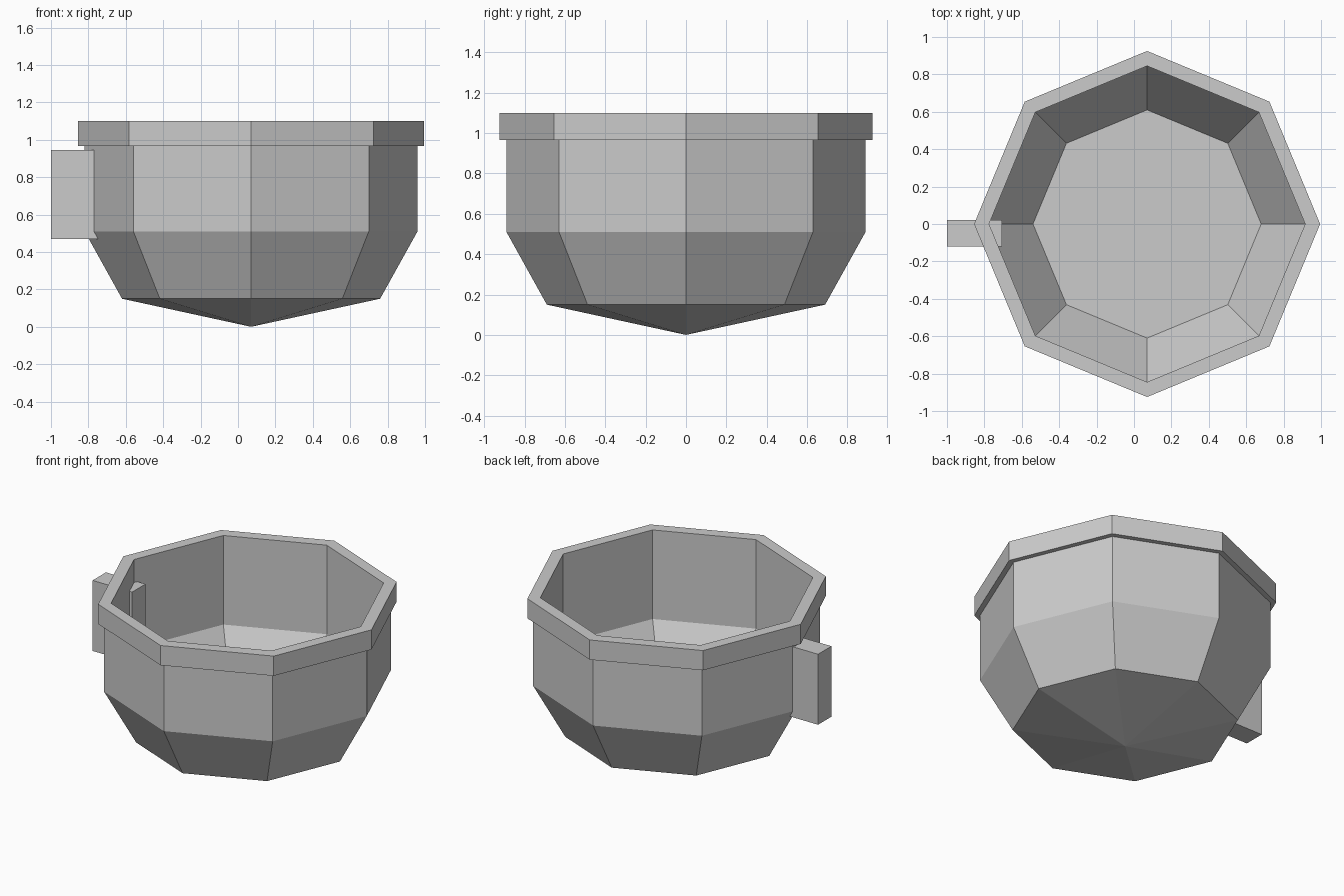
import bpy
import bmesh
from math import cos, sin, tau

SIDES = 8
CENTRE_X = 0.07

cube = bpy.data.objects.get("Cube")
if cube:
    bpy.data.objects.remove(cube, do_unlink=True)

# Single grey finish
grey = bpy.data.materials.new("plain_grey")
grey.use_nodes = True
colour = (0.6, 0.6, 0.6, 1.0)
grey.diffuse_color = colour
grey.node_tree.nodes["Principled BSDF"].inputs["Base Color"].default_value = colour


def finish(bm, name):
    bmesh.ops.recalc_face_normals(bm, faces=bm.faces)
    mesh = bpy.data.meshes.new(name)
    bm.to_mesh(mesh)
    bm.free()
    mesh.materials.append(grey)
    obj = bpy.data.objects.new(name, mesh)
    bpy.context.collection.objects.link(obj)
    return obj


def lathe(name, tip_z, profile):
    """Stack octagonal rings from a pointed bottom to a flat inner floor."""
    bm = bmesh.new()
    tip = bm.verts.new((0, 0, tip_z))
    rings = [[bm.verts.new((r * cos(tau * i / SIDES), r * sin(tau * i / SIDES), z))
              for i in range(SIDES)] for r, z in profile]
    for i in range(SIDES):
        j = (i + 1) % SIDES
        bm.faces.new((tip, rings[0][j], rings[0][i]))
        for low, high in zip(rings, rings[1:]):
            bm.faces.new((low[i], low[j], high[j], high[i]))
    bm.faces.new(rings[-1])
    return finish(bm, name)


def box(name, low, high):
    bm = bmesh.new()
    bmesh.ops.create_cube(bm, size=1)
    for v in bm.verts:
        v.co = [lo + (c + 0.5) * (hi - lo) for c, lo, hi in zip(v.co, low, high)]
    return finish(bm, name)


# Bowl: outer wall, overhanging rim, then down the inside to the floor
bowl = lathe("bowl", 0.0, [
    (0.69, 0.15), (0.89, 0.51), (0.89, 0.967),
    (0.925, 0.967), (0.925, 1.10), (0.845, 1.10),
    (0.845, 0.50), (0.61, 0.16),
])
bowl.location.x = CENTRE_X

# Block handle passing through the wall
box("handle", (-1.0, -0.12, 0.47), (-0.705, 0.022, 0.945))
